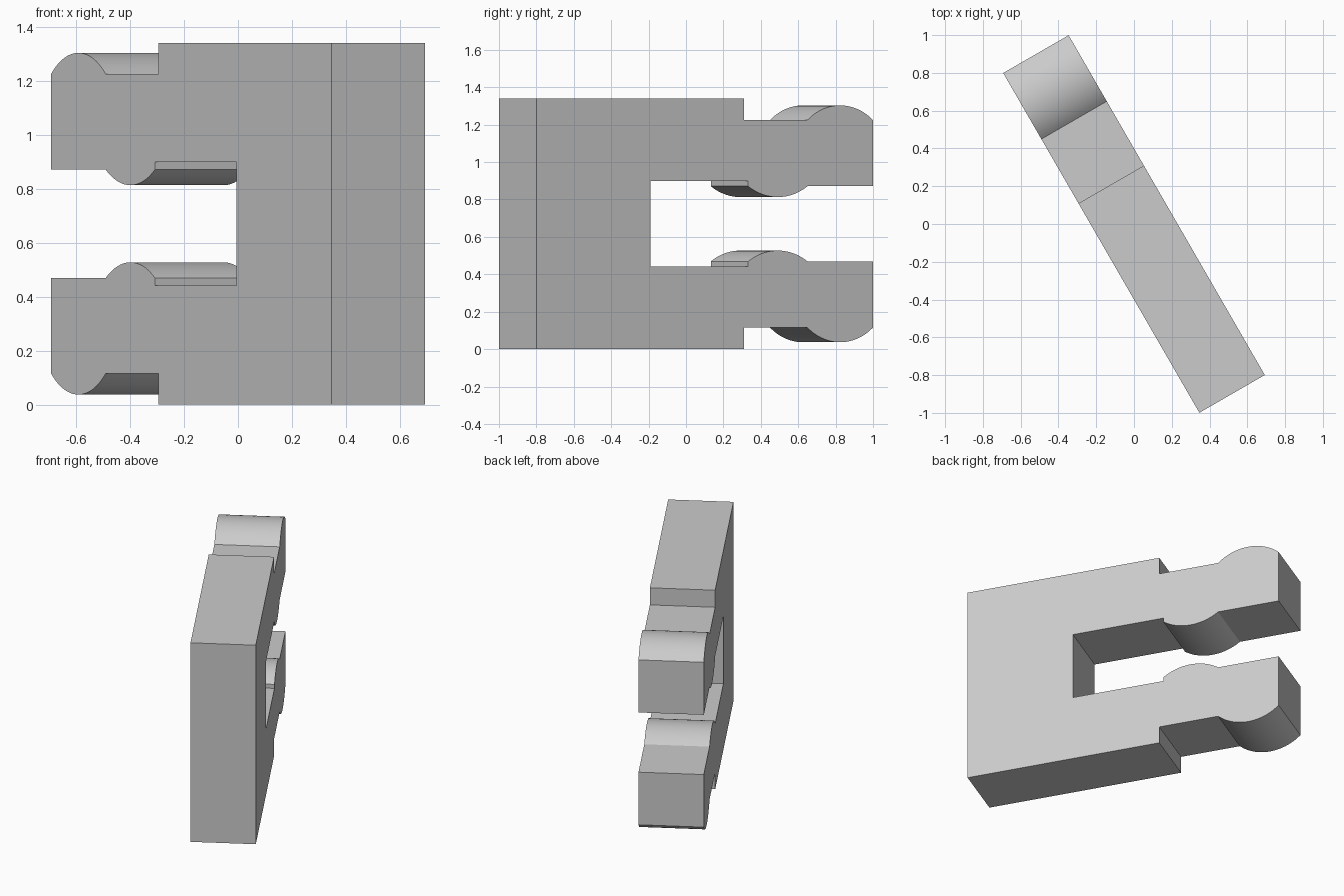
import bpy, bmesh, math
from mathutils import Vector

cube = bpy.data.objects.get("Cube")
if cube:
    bpy.data.objects.remove(cube, do_unlink=True)

HEIGHT, THICK, LENGTH = 1.34, 0.4, 2.077
TURN = math.radians(120)


def arc(u0, u1, z, sag, steps=24):
    """Shallow circular bulge from u0 to u1, rising by sag from height z."""
    half = (u1 - u0) / 2
    radius = (half * half + sag * sag) / (2 * abs(sag))
    sign = math.copysign(1, sag)
    points = []
    for i in range(steps + 1):
        d = half * (2 * i / steps - 1)
        rise = math.sqrt(radius * radius - d * d) - (radius - abs(sag))
        points.append((u0 + half + d, z + sign * rise))
    return points


# Upper half of the side profile, from the back edge round to the slot end
upper = [(0, HEIGHT), (1.28, HEIGHT), (1.28, 1.225)]
upper += arc(1.673, LENGTH, 1.225, 0.078)
upper += [(LENGTH, 0.871)]
upper += arc(1.307, 1.673, 0.871, -0.058)[::-1]
upper += [(1.307, 0.898), (0.703, 0.898)]
profile = upper + [(u, HEIGHT - z) for u, z in reversed(upper)]

# Extrude the profile across the thickness
along = Vector((math.cos(TURN), math.sin(TURN), 0))
across = Vector((math.sin(TURN), -math.cos(TURN), 0))
bm = bmesh.new()
verts = [bm.verts.new(along * (u - LENGTH / 2) - across * (THICK / 2) + Vector((0, 0, z)))
         for u, z in profile]
face = bm.faces.new(verts)
extruded = bmesh.ops.extrude_face_region(bm, geom=[face])["geom"]
bmesh.ops.translate(bm, vec=across * THICK,
                    verts=[v for v in extruded if isinstance(v, bmesh.types.BMVert)])
bmesh.ops.recalc_face_normals(bm, faces=bm.faces)
mesh = bpy.data.meshes.new("clip_body")
bm.to_mesh(mesh)
bm.free()
clip = bpy.data.objects.new("clip_body", mesh)
bpy.context.collection.objects.link(clip)

# Plain grey finish
grey = bpy.data.materials.new("light grey")
grey.use_nodes = True
colour = (0.6, 0.6, 0.6, 1)
grey.diffuse_color = colour
grey.node_tree.nodes["Principled BSDF"].inputs["Base Color"].default_value = colour
mesh.materials.append(grey)

# Smooth bulges, sharp edges elsewhere
bpy.ops.object.select_all(action="DESELECT")
clip.select_set(True)
bpy.context.view_layer.objects.active = clip
bpy.ops.object.shade_smooth_by_angle(angle=math.radians(20))
